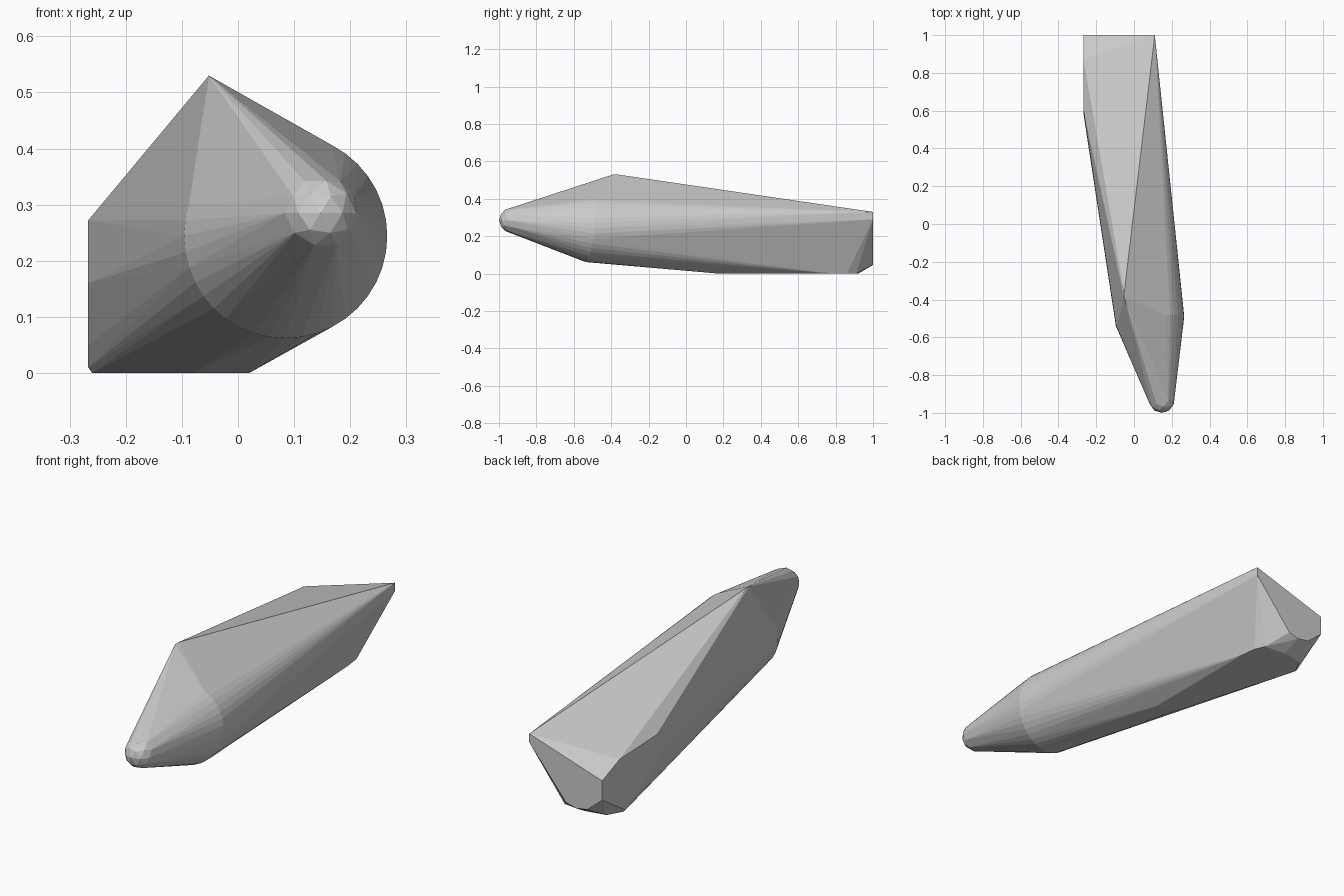
import bpy, bmesh, math
from mathutils import Vector

old = bpy.data.objects.get("Cube")
if old:
    bpy.data.objects.remove(old, do_unlink=True)

mat = bpy.data.materials.new("plain_grey")
mat.use_nodes = True
grey = (0.6, 0.6, 0.6, 1)
mat.diffuse_color = grey
mat.node_tree.nodes["Principled BSDF"].inputs["Base Color"].default_value = grey

bm = bmesh.new()

# Rounded nose: small faceted ball
ball = bmesh.ops.create_icosphere(bm, subdivisions=2, radius=0.067)
bmesh.ops.translate(bm, verts=ball["verts"], vec=(0.147, -0.933, 0.285))

# Shoulder: round section leaning slightly off the long axis
SIDES = 40
for i in range(SIDES):
    a = 2 * math.pi * i / SIDES
    dx, dz = 0.181 * math.cos(a), 0.182 * math.sin(a)
    bm.verts.new((0.085 + dx, -0.515 + 0.14 * dx + 0.12 * dz, 0.244 + dz))

# Ridge peak on top
for y in (-0.39, -0.365):
    bm.verts.new((-0.052, y, 0.53))

# Flat rear end, as (x, z)
for x, z in [(0.11, 0.33), (0.11, 0.29), (-0.08, 0.06), (-0.13, 0.046),
             (-0.19, 0.056), (-0.267, 0.12), (-0.267, 0.21)]:
    bm.verts.new((x, 1, z))

# Flat trimmed side, as (y, z)
for y, z in [(0.87, 0.262), (0.6, 0.272), (0.58, 0.16), (0.75, 0.05), (0.83, 0.01)]:
    bm.verts.new((-0.267, y, z))

# Flat underside, as (x, y)
for x, y in [(-0.26, 0.83), (-0.22, 0.9), (-0.12, 0.92), (-0.01, 0.91),
             (0.01, 0.86), (0.02, 0.78), (0.02, 0.18), (-0.08, 0.22)]:
    bm.verts.new((x, y, 0))

# Wrap one convex skin round all the sections
for f in list(bm.faces):
    bm.faces.remove(f)
for e in list(bm.edges):
    bm.edges.remove(e)
bmesh.ops.convex_hull(bm, input=bm.verts[:])
bmesh.ops.delete(bm, geom=[v for v in bm.verts if not v.link_faces], context="VERTS")
bmesh.ops.dissolve_limit(bm, angle_limit=math.radians(0.5),
                         verts=bm.verts[:], edges=bm.edges[:])
bmesh.ops.recalc_face_normals(bm, faces=bm.faces[:])

mesh = bpy.data.meshes.new("tapered_body")
bm.to_mesh(mesh)
bm.free()
mesh.materials.append(mat)
body = bpy.data.objects.new("tapered_body", mesh)
bpy.context.collection.objects.link(body)
